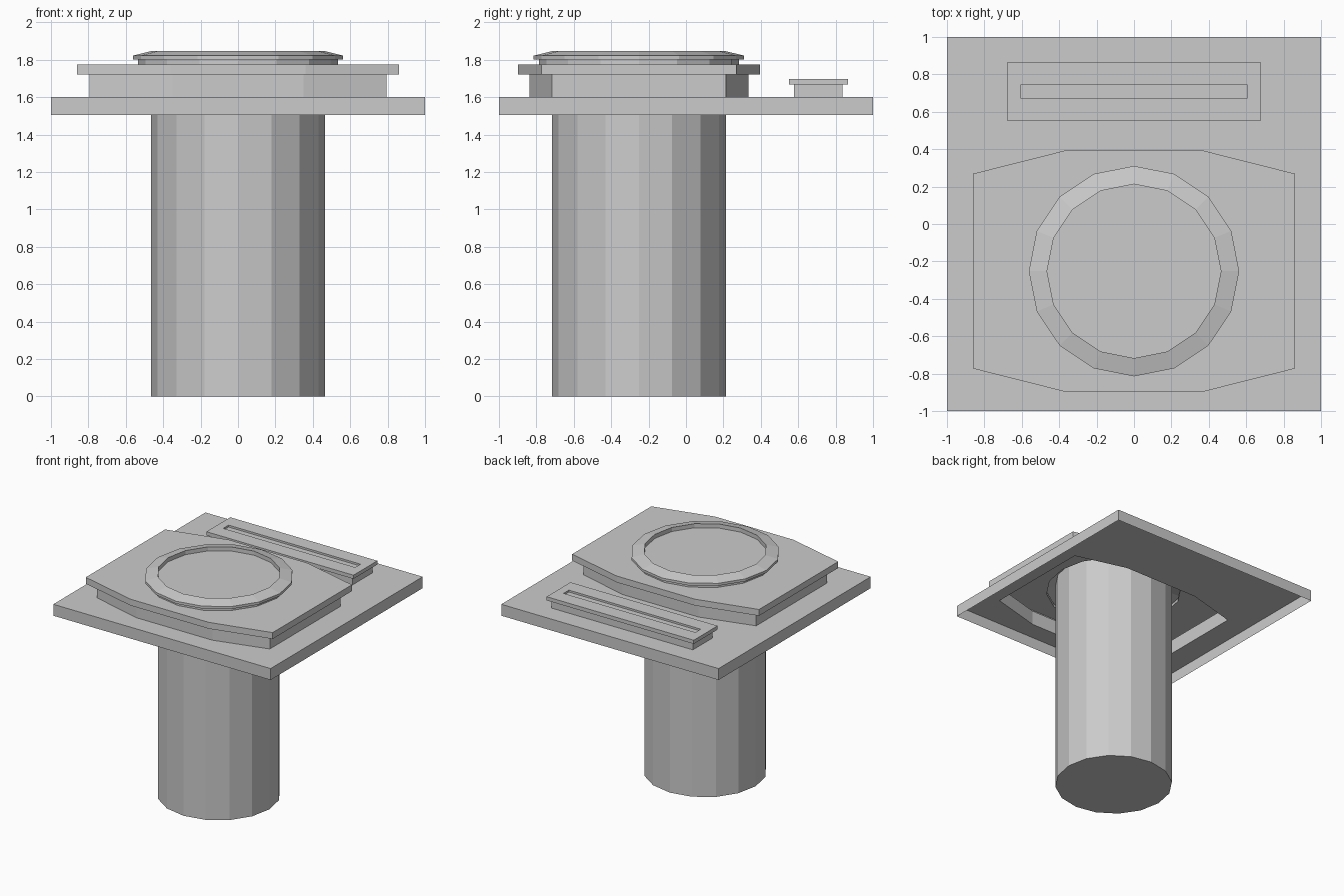
import bpy, bmesh, math

if "Cube" in bpy.data.objects:
    bpy.data.objects.remove(bpy.data.objects["Cube"])

CY = -0.252  # y of the shaft axis


def rect(hx, hy, cy=0.0):
    return [(-hx, cy - hy), (hx, cy - hy), (hx, cy + hy), (-hx, cy + hy)]


def circle(r, n=16):
    return [(r * math.cos(2 * math.pi * i / n), CY + r * math.sin(2 * math.pi * i / n))
            for i in range(n)]


def deck_outline(hx, side_y, mid_x, mid_y):
    half = [(-mid_x, -mid_y), (mid_x, -mid_y), (hx, -side_y), (hx, side_y)]
    pts = half + [(-x, -y) for x, y in half]
    return [(x, CY + y) for x, y in pts]


def loop(bm, pts, z):
    vs = [bm.verts.new((x, y, z)) for x, y in pts]
    for i in range(len(vs)):
        bm.edges.new((vs[i - 1], vs[i]))
    return vs


def bridge(bm, a, b):
    n = len(a)
    for i in range(n):
        j = (i + 1) % n
        bm.faces.new((a[i], a[j], b[j], b[i]))


def stack(bm, profile):
    # Walls through a chain of (outline, height) loops
    loops = [loop(bm, p, z) for p, z in profile]
    for a, b in zip(loops, loops[1:]):
        bridge(bm, a, b)
    return loops


def holed_face(bm, outer, inner):
    # Upward face between two outlines
    edges = [bm.edges.get((l[i - 1], l[i])) for l in (outer, inner) for i in range(len(l))]
    res = bmesh.ops.triangle_fill(bm, use_beauty=True, use_dissolve=False,
                                  edges=edges, normal=(0, 0, 1))
    for f in res["geom"]:
        if isinstance(f, bmesh.types.BMFace):
            f.normal_update()
            if f.normal.z < 0:
                f.normal_flip()


def finish(bm, name):
    me = bpy.data.meshes.new(name)
    bm.to_mesh(me)
    bm.free()
    ob = bpy.data.objects.new(name, me)
    bpy.context.collection.objects.link(ob)


deck_low = deck_outline(0.795, 0.465, 0.35, 0.585)
deck_high = deck_outline(0.86, 0.521, 0.36, 0.647)

# Square base plate: open-bottomed skirt with an opening under the deck
bm = bmesh.new()
bottom, top = stack(bm, [(rect(1, 1), 1.505), (rect(1, 1), 1.6)])
holed_face(bm, top, loop(bm, deck_low, 1.6))
finish(bm, "base_plate")

# Raised hollow deck with overhanging rim
bm = bmesh.new()
loops = stack(bm, [(deck_low, 1.6), (deck_low, 1.722), (deck_high, 1.722), (deck_high, 1.775)])
holed_face(bm, loops[-1], loop(bm, circle(0.535), 1.775))
finish(bm, "raised_deck")

# Bevelled collar ring
FLOOR = 1.812
bm = bmesh.new()
stack(bm, [(circle(r), z) for r, z in
           [(0.535, 1.775), (0.535, 1.801), (0.5625, 1.801), (0.5625, 1.822),
            (0.465, 1.846), (0.465, FLOOR)]])
finish(bm, "collar_ring")

# Long shaft, its top forms the recessed floor of the ring
bm = bmesh.new()
low, high = stack(bm, [(circle(0.465), 0.0), (circle(0.465), FLOOR)])
bm.faces.new(low[::-1])
bm.faces.new(high)
finish(bm, "shaft")

# Slotted panel behind the deck
bm = bmesh.new()
PY = 0.708
outer = stack(bm, [(rect(0.65, 0.13, PY), 1.6), (rect(0.65, 0.13, PY), 1.667),
                   (rect(0.677, 0.157, PY), 1.667), (rect(0.677, 0.157, PY), 1.698)])
slot = stack(bm, [(rect(0.607, 0.035, PY), 1.698), (rect(0.607, 0.035, PY), 1.682)])
holed_face(bm, outer[-1], slot[0])
bm.faces.new(slot[-1])
finish(bm, "slotted_panel")
